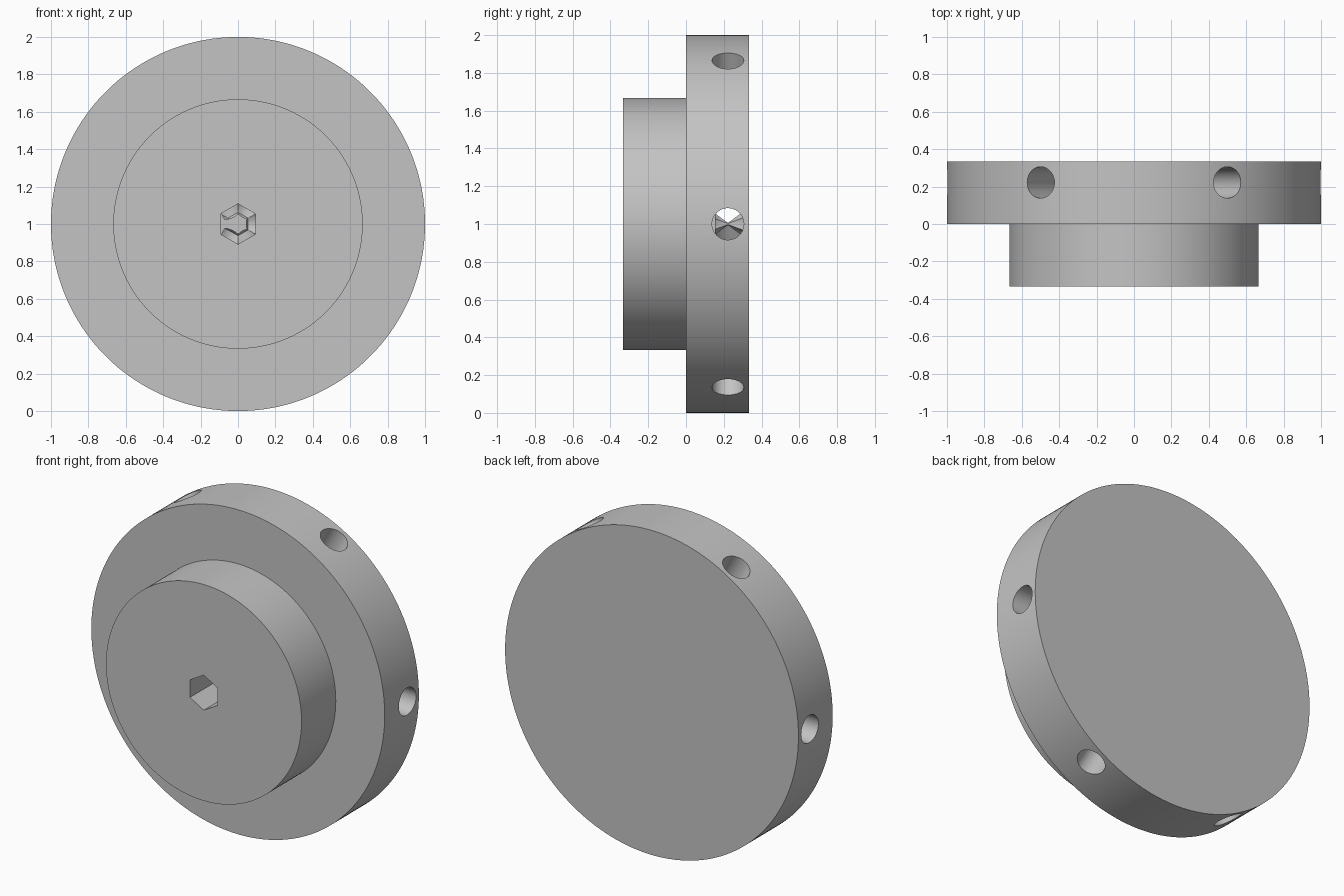
import bpy, bmesh, math
from mathutils import Matrix, Vector

if "Cube" in bpy.data.objects:
    bpy.data.objects.remove(bpy.data.objects["Cube"], do_unlink=True)

CENTRE = Vector((0, 0, 1))
STEP_Y = 1 / 3      # thickness of each of the two steps
HOLE_Y = 0.222      # distance of the hole axes behind the step
HOLE_R = 0.084
HEX_R = 0.108

metal = bpy.data.materials.new("grey metal")
metal.use_nodes = True
GREY = (0.55, 0.55, 0.55, 1)
metal.diffuse_color = GREY
metal.node_tree.nodes["Principled BSDF"].inputs["Base Color"].default_value = GREY


def lathe(name, profile, segments, matrix):
    """Revolve (radius, height) points about local z; radius 0 makes a pole."""
    bm = bmesh.new()
    rings = []
    for r, h in profile:
        count = segments if r > 0 else 1
        rings.append([bm.verts.new((r * math.cos(math.tau * i / segments),
                                    r * math.sin(math.tau * i / segments), h))
                      for i in range(count)])
    for a, b in zip(rings, rings[1:]):
        for i in range(segments):
            j = (i + 1) % segments
            quad = [a[i % len(a)], a[j % len(a)], b[j % len(b)], b[i % len(b)]]
            bm.faces.new(list(dict.fromkeys(quad)))
    for ring in (rings[0], rings[-1]):
        if len(ring) > 1:
            bm.faces.new(ring)
    bm.transform(matrix)
    bmesh.ops.recalc_face_normals(bm, faces=bm.faces)
    mesh = bpy.data.meshes.new(name)
    bm.to_mesh(mesh)
    bm.free()
    mesh.materials.append(metal)
    obj = bpy.data.objects.new(name, mesh)
    bpy.context.collection.objects.link(obj)
    return obj


# Stepped disc: narrow hub in front, wide flange behind
to_back = Matrix.Translation(CENTRE) @ Matrix.Rotation(-math.pi / 2, 4, "X")
body = lathe("stepped_disc",
             [(2 / 3, -STEP_Y), (2 / 3, 0), (1, 0), (1, STEP_Y)], 180, to_back)

# Hexagonal socket in the hub, points up and down
turn = Matrix.Rotation(math.pi / 6, 4, "Z")
cutters = [lathe("socket_cutter", [(HEX_R, -0.5), (HEX_R, 0.154)], 6, to_back @ turn)]

# Six radial drilled holes with conical ends
tip = 0.004
for k in range(6):
    place = (Matrix.Translation(CENTRE + Vector((0, HOLE_Y, 0)))
             @ Matrix.Rotation(k * math.pi / 3, 4, "Y")
             @ Matrix.Rotation(math.pi / 2, 4, "Y"))
    cutters.append(lathe("hole_cutter",
                         [(0, tip), (HOLE_R, tip + HOLE_R * 0.6), (HOLE_R, 1.2)],
                         48, place))

bpy.context.view_layer.objects.active = body
for cutter in cutters:
    cutter.hide_render = True
    mod = body.modifiers.new("cut", "BOOLEAN")
    mod.operation = "DIFFERENCE"
    mod.solver = "EXACT"
    mod.object = cutter
    bpy.ops.object.modifier_apply(modifier=mod.name)
    bpy.data.objects.remove(cutter, do_unlink=True)

bpy.ops.object.select_all(action="DESELECT")
body.select_set(True)
bpy.ops.object.shade_smooth_by_angle(angle=math.radians(30))
